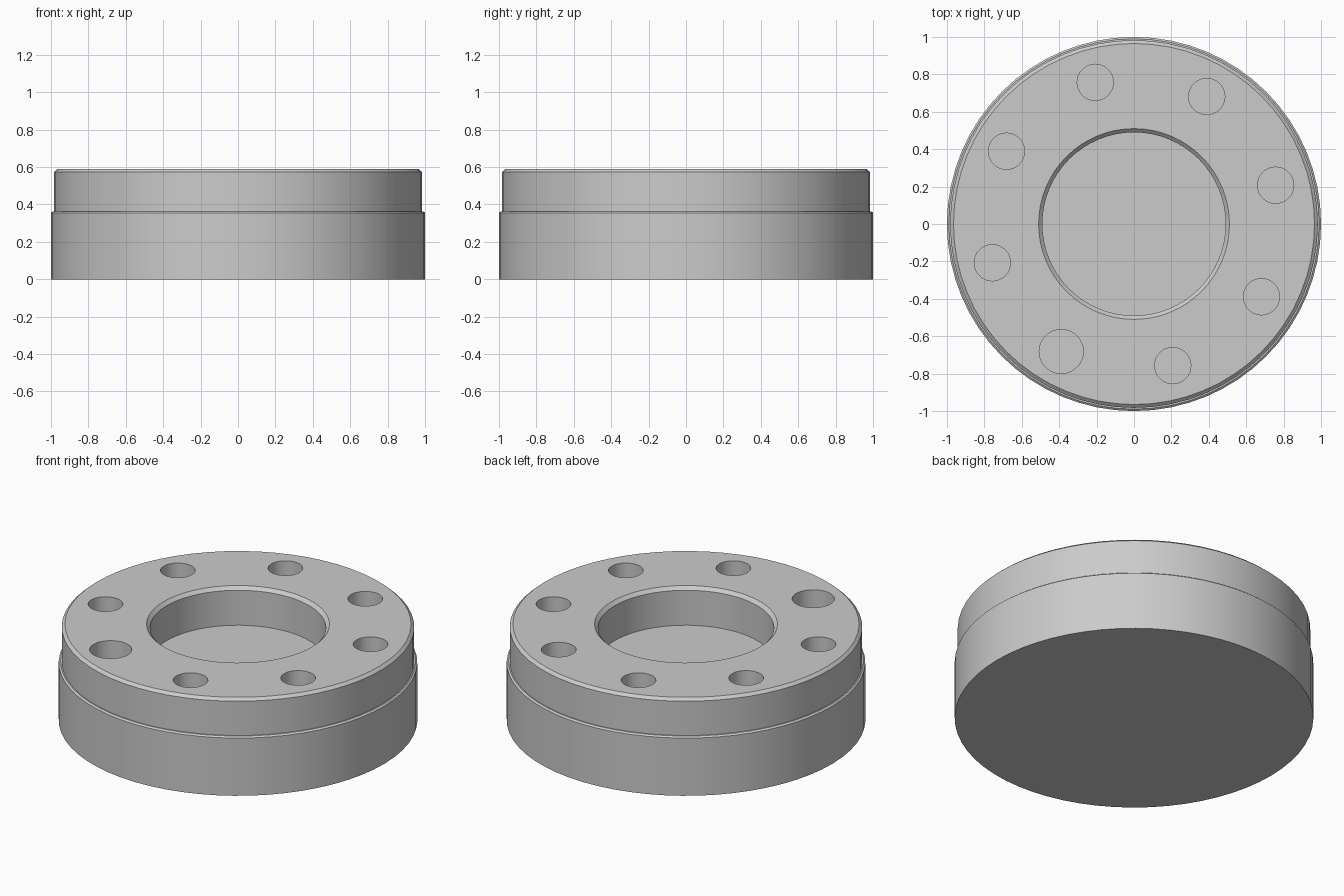
import bpy
import bmesh
from math import cos, sin, radians, tau

if "Cube" in bpy.data.objects:
    bpy.data.objects.remove(bpy.data.objects["Cube"], do_unlink=True)

metal = bpy.data.materials.new("plain_grey")
metal.use_nodes = True
GREY = (0.6, 0.6, 0.6, 1)
metal.diffuse_color = GREY
metal.node_tree.nodes["Principled BSDF"].inputs["Base Color"].default_value = GREY


def turned(name, profile, segments, location=(0, 0, 0)):
    """Closed solid of revolution from (radius, height) points, bottom to top."""
    bm = bmesh.new()
    rings = [[bm.verts.new((r * cos(tau * i / segments), r * sin(tau * i / segments), z))
              for i in range(segments)] for r, z in profile]
    for low, high in zip(rings, rings[1:]):
        for i in range(segments):
            j = (i + 1) % segments
            bm.faces.new((low[i], low[j], high[j], high[i]))
    bm.faces.new(rings[0][::-1])
    bm.faces.new(rings[-1])
    mesh = bpy.data.meshes.new(name)
    bm.to_mesh(mesh)
    bm.free()
    mesh.materials.append(metal)
    obj = bpy.data.objects.new(name, mesh)
    obj.location = location
    bpy.context.collection.objects.link(obj)
    return obj


TOP, LEDGE, OVER = 0.59, 0.355, 0.7

# Stepped round body with a chamfered top rim
body = turned("flange_body", [(1, 0), (1, LEDGE), (0.99, 0.363), (0.983, 0.363),
                              (0.983, 0.574), (0.965, TOP)], 64)

# Central recess with a chamfered mouth
cutters = [turned("recess_cutter", [(0.49, LEDGE), (0.49, 0.57), (0.51, TOP),
                                    (0.51, OVER)], 64)]

# Ring of eight bolt holes, one of them larger
for k in range(8):
    angle = radians(15.3 + 45 * k)
    radius = 0.118 if k == 5 else 0.097
    cutters.append(turned("bolt_hole_cutter", [(radius, LEDGE), (radius, OVER)], 32,
                          (0.785 * cos(angle), 0.785 * sin(angle), 0)))

# Cut the openings, then drop the cutters
bpy.context.view_layer.objects.active = body
for cutter in cutters:
    cutter.hide_render = True
    mod = body.modifiers.new("cut", "BOOLEAN")
    mod.operation = "DIFFERENCE"
    mod.solver = "EXACT"
    mod.object = cutter
    bpy.ops.object.modifier_apply(modifier=mod.name)
    bpy.data.objects.remove(cutter, do_unlink=True)

# Smooth walls with sharp rims
bpy.ops.object.select_all(action="DESELECT")
body.select_set(True)
bpy.ops.object.shade_smooth_by_angle(angle=radians(30))
